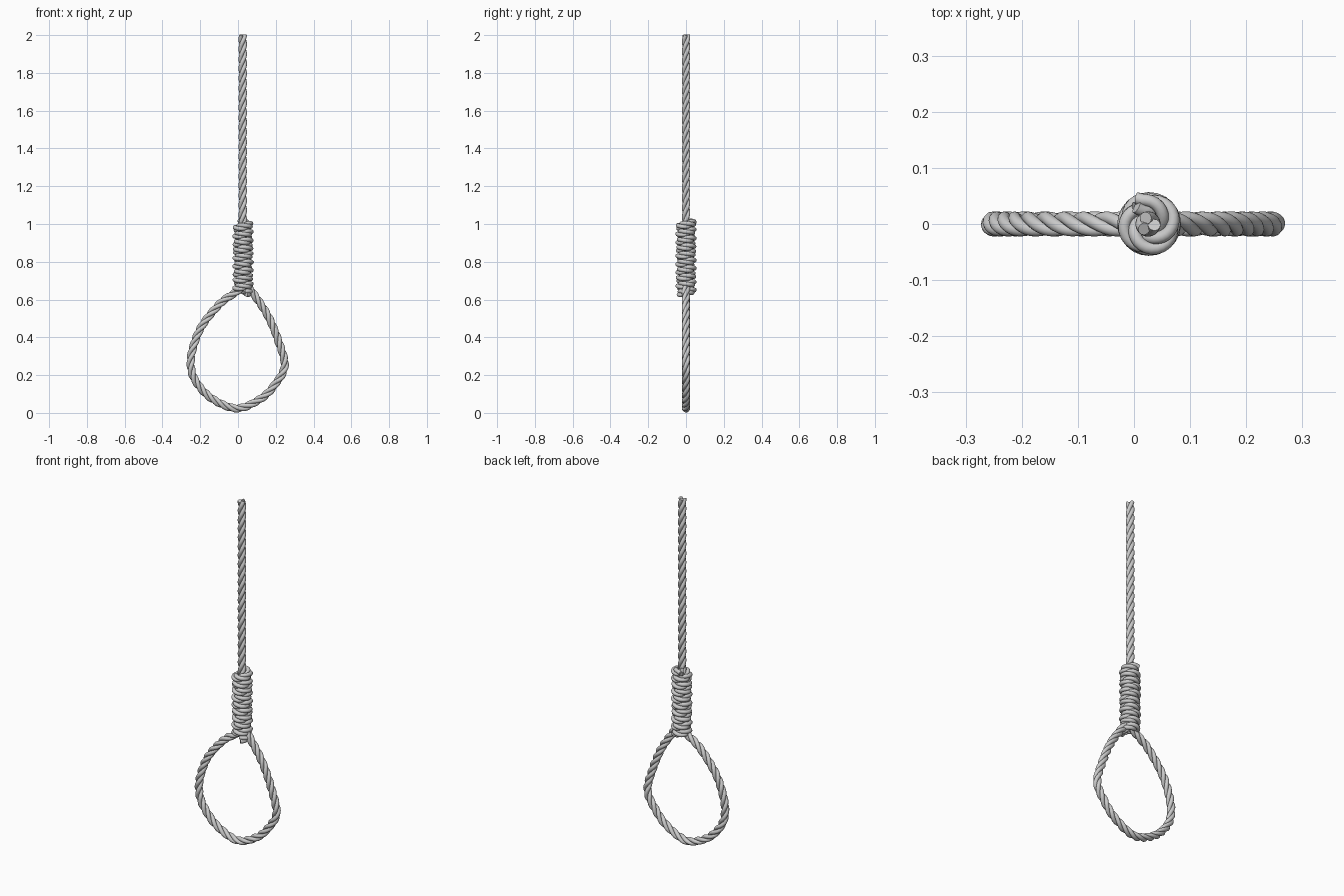
import bpy, math
from mathutils import Vector

if "Cube" in bpy.data.objects:
    bpy.data.objects.remove(bpy.data.objects["Cube"])

OFFSET, STRAND, PITCH, STEP = 0.0112, 0.0112, 0.155, 0.007


def catmull(pts, n=24):
    """Smooth path through the given points."""
    p = [Vector(v) for v in pts]
    p = [2 * p[0] - p[1]] + p + [2 * p[-1] - p[-2]]
    out = []
    for i in range(1, len(p) - 2):
        a, b, c, d = p[i - 1:i + 3]
        for k in range(n):
            t = k / n
            out.append(0.5 * (2 * b + (c - a) * t + (2 * a - 5 * b + 4 * c - d) * t * t
                              + (3 * b - a - 3 * c + d) * t ** 3))
    out.append(p[-2])
    return out


def resample(pts, step):
    """Evenly spaced points along a path."""
    out, carry = [pts[0]], 0.0
    for a, b in zip(pts, pts[1:]):
        length = (b - a).length
        d = step - carry
        while d <= length:
            out.append(a.lerp(b, d / length))
            d += step
        carry = length - (d - step)
    if (out[-1] - pts[-1]).length > step * 0.3:
        out.append(pts[-1])
    return out


def rope(name, path, normal, phase=0.0):
    """Three strands laid right-handed around a path."""
    pts = resample(path, STEP)
    cu = bpy.data.curves.new(name, 'CURVE')
    cu.dimensions = '3D'
    cu.bevel_depth = STRAND
    cu.bevel_resolution = 4
    cu.use_fill_caps = True
    lines = [[], [], []]
    n = Vector(normal)
    dist = 0.0
    for i, p in enumerate(pts):
        t = (pts[min(i + 1, len(pts) - 1)] - pts[max(i - 1, 0)]).normalized()
        n = (n - t * n.dot(t)).normalized()
        b = t.cross(n)
        if i:
            dist += (p - pts[i - 1]).length
        for k in range(3):
            a = phase + math.tau * (dist / PITCH + k / 3)
            lines[k].append(p + OFFSET * (math.cos(a) * n + math.sin(a) * b))
    for line in lines:
        sp = cu.splines.new('POLY')
        sp.points.add(len(line) - 1)
        for q, v in zip(sp.points, line):
            q.co = (*v, 1)
    ob = bpy.data.objects.new(name, cu)
    bpy.context.collection.objects.link(ob)
    bpy.ops.object.select_all(action='DESELECT')
    ob.select_set(True)
    bpy.context.view_layer.objects.active = ob
    bpy.ops.object.convert(target='MESH')
    bpy.ops.object.shade_smooth_by_angle(angle=math.radians(50))


# hanging length, running down through the coil
rope("hanging_rope", [Vector((0.025, 0, 0.66)), Vector((0.025, 0, 2.0))], (1, 0, 0))

# teardrop loop
loop = [(0.03, 0.68), (-0.01, 0.64), (-0.09, 0.583), (-0.188, 0.465), (-0.237, 0.35),
        (-0.25, 0.25), (-0.222, 0.165), (-0.137, 0.075), (-0.005, 0.024), (0.12, 0.075),
        (0.195, 0.15), (0.247, 0.25), (0.212, 0.386), (0.155, 0.52), (0.075, 0.64), (0.03, 0.70)]
rope("loop_rope", catmull([(x, 0, z) for x, z in loop]), (0, 1, 0))

# wrapped coil
turns, r, n = 9.5, 0.0345, 600
coil = []
for i in range(n + 1):
    a = math.radians(110) - math.tau * turns * (1 - i / n)
    coil.append(Vector((0.027 + r * math.cos(a), r * math.sin(a), 0.632 + 0.376 * i / n)))
# straightened tail at the top
coil.append(coil[-1] + Vector((-0.012, 0.002, 0.002)))
rope("coil_wrap", coil, (0, 0, 1))
